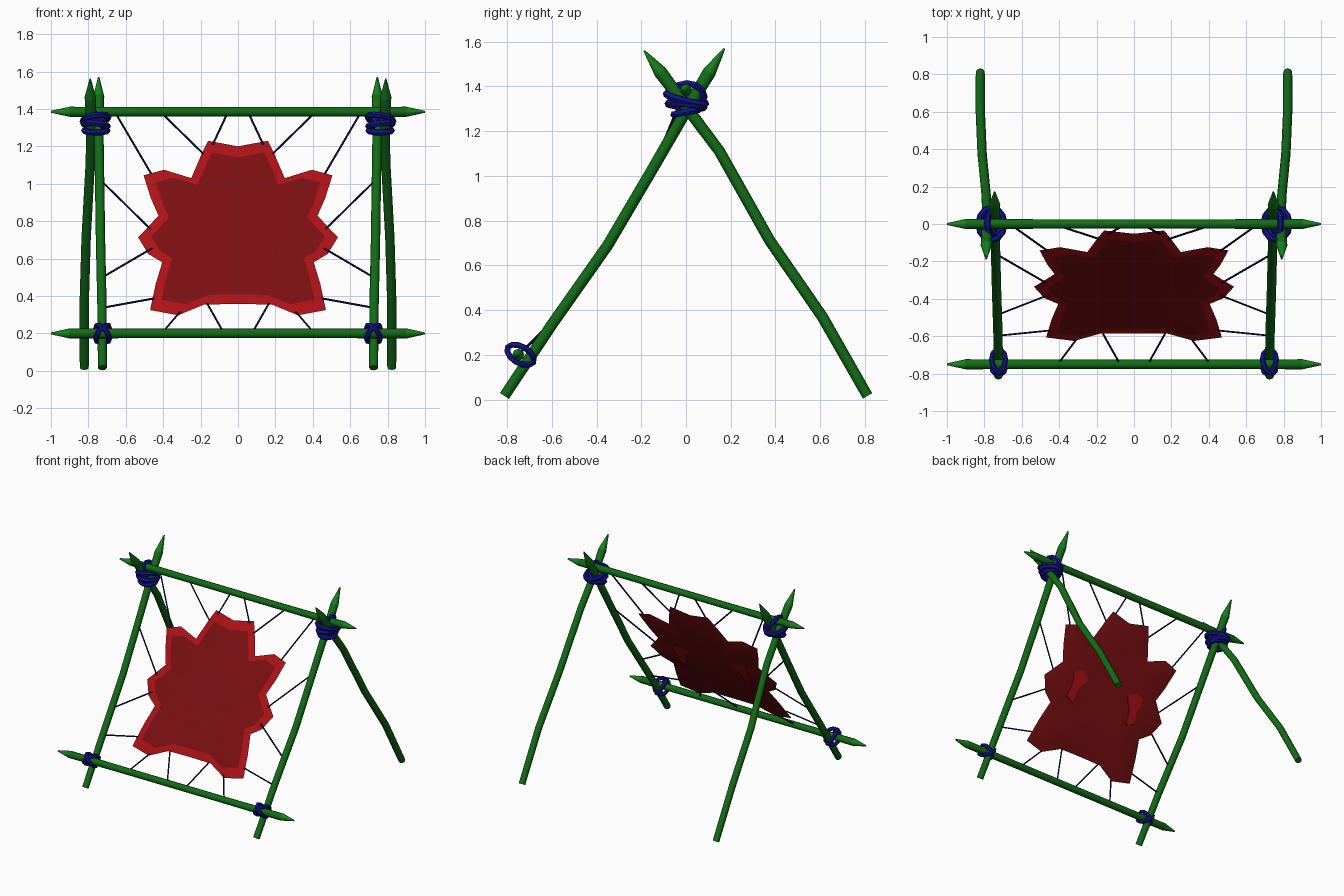
import bpy, bmesh, math
from mathutils import Vector

if "Cube" in bpy.data.objects:
    bpy.data.objects.remove(bpy.data.objects["Cube"])


def material(name, rgb):
    m = bpy.data.materials.new(name)
    m.diffuse_color = (*rgb, 1)
    m.use_nodes = True
    m.node_tree.nodes["Principled BSDF"].inputs["Base Color"].default_value = m.diffuse_color
    return m


GREEN = material("pole green", (0.006, 0.15, 0.008))
TIP = material("sharpened tip green", (0.008, 0.22, 0.012))
RED = material("hide rim red", (0.42, 0.006, 0.008))
DARK = material("hide dark red", (0.2, 0.005, 0.006))
NAVY = material("lashing blue", (0.006, 0.006, 0.26))
CORD = material("cord navy", (0.005, 0.005, 0.1))


def finish(name, bm, mats, smooth=True):
    bmesh.ops.recalc_face_normals(bm, faces=bm.faces)
    me = bpy.data.meshes.new(name)
    bm.to_mesh(me)
    bm.free()
    ob = bpy.data.objects.new(name, me)
    bpy.context.collection.objects.link(ob)
    for m in mats:
        me.materials.append(m)
    if smooth:
        bpy.context.view_layer.objects.active = ob
        ob.select_set(True)
        bpy.ops.object.shade_smooth_by_angle(angle=math.radians(50))
        ob.select_set(False)
    return ob


def tube(name, pts, radii, mats, sides=8, closed=False, tips=()):
    """Sweep a round section along points; segments listed in tips use material 1."""
    bm = bmesh.new()
    pts = [Vector(p) for p in pts]
    n = len(pts)
    rings = []
    mean = sum(pts, Vector()) / n
    for i, p in enumerate(pts):
        if closed:
            t = pts[(i + 1) % n] - pts[i - 1]
            a = p - mean
        else:
            t = pts[min(i + 1, n - 1)] - pts[max(i - 1, 0)]
            a = Vector((1, 0, 0)) if abs(t.normalized().x) < 0.8 else Vector((0, 0, 1))
        t.normalize()
        a = (a - t * a.dot(t)).normalized()
        b = t.cross(a)
        rings.append([bm.verts.new(p + radii[i] * (a * math.cos(k * math.tau / sides)
                                                   + b * math.sin(k * math.tau / sides)))
                      for k in range(sides)])
    for i in range(n if closed else n - 1):
        r, q = rings[i], rings[(i + 1) % n]
        for k in range(sides):
            f = bm.faces.new((r[k], r[(k + 1) % sides], q[(k + 1) % sides], q[k]))
            f.material_index = 1 if i in tips else 0
    if not closed:
        for i in (0, -1):
            f = bm.faces.new(rings[i])
            f.material_index = 1 if (i % n) - 1 in tips else 0
    return finish(name, bm, mats)


def loop(name, centre, u, v, ru, rv, r=0.017):
    """Elliptical rope ring spanned by the directions u and v."""
    c, u, v = Vector(centre), Vector(u).normalized() * ru, Vector(v).normalized() * rv
    n = 12
    pts = [c + u * math.cos(i * math.tau / n) + v * math.sin(i * math.tau / n) for i in range(n)]
    tube(name, pts, [r] * n, [NAVY], 6, True)


# Horizontal poles, sharpened at both ends
for name, y, z in (("top_pole", 0, 1.385), ("bottom_pole", -0.75, 0.2)):
    tube(name, [(x, y, z) for x in (-1, -0.9, -0.45, 0.45, 0.9, 1)],
         [0.005, 0.027, 0.025, 0.025, 0.027, 0.005], [GREEN, TIP], tips=(0, 4))

# Leaning legs, slightly crooked, sharpened on top
FRONT = [(0.725, -0.812, 0.016), (0.727, -0.60, 0.335), (0.735, -0.35, 0.69), (0.74, -0.15, 1.03),
         (0.745, 0.0, 1.29), (0.745, 0.105, 1.465), (0.745, 0.172, 1.57)]
BACK = [(0.822, 0.812, 0.016), (0.822, 0.61, 0.37), (0.812, 0.375, 0.71), (0.79, 0.15, 1.11),
        (0.785, 0.0, 1.31), (0.79, -0.115, 1.465), (0.79, -0.187, 1.56)]
SIDES = ((-1, "left"), (1, "right"))
for s, side in SIDES:
    for name, path in (("front_leg", FRONT), ("back_leg", BACK)):
        tube(f"{name}_{side}", [(s * x, y, z) for x, y, z in path],
             [0.024, 0.025, 0.025, 0.025, 0.026, 0.03, 0.004], [GREEN, TIP], tips=(5,))

    # Rope lashings at the top and bottom joints
    loop(f"top_lashing_over_{side}", (s * 0.75, 0.005, 1.355), (0, 1, 0), (s * 0.5, 0, 0.85), 0.075, 0.068)
    loop(f"top_lashing_upper_{side}", (s * 0.762, 0, 1.345), (1, 0, -0.15 * s), (0, 1, -0.25), 0.07, 0.09)
    loop(f"top_lashing_middle_{side}", (s * 0.762, 0, 1.315), (1, 0, 0.12 * s), (0, 1, -0.1), 0.066, 0.08)
    loop(f"top_lashing_lower_{side}", (s * 0.76, 0, 1.285), (1, 0, 0), (0, 1, 0.2), 0.062, 0.055)
    for k in (-1, 1):
        loop(f"bottom_lashing_{side}_{'a' if k < 0 else 'b'}", (s * 0.724, -0.74, 0.2),
             (0, 0.85, -0.52), (k, 0.57, 0.82), 0.066, 0.052, 0.014)


def lean_y(z):
    """Depth of the front legs at height z."""
    for (_, y0, z0), (_, y1, z1) in zip(FRONT, FRONT[1:]):
        if z <= z1:
            return y0 + (y1 - y0) * (z - z0) / (z1 - z0)
    return 0


# Stretched hide: bright rim and dark middle in front, dark back
HALF = [(0, 1.2), (0.16, 1.23), (0.19, 1.17), (0.25, 1.03), (0.395, 1.075), (0.505, 1.045),
        (0.465, 0.92), (0.425, 0.83), (0.49, 0.76), (0.535, 0.715), (0.48, 0.625), (0.405, 0.58),
        (0.44, 0.465), (0.47, 0.325), (0.32, 0.297), (0.18, 0.355), (0, 0.357)]
OUTLINE = HALF + [(-x, z) for x, z in HALF[-2:0:-1]]
N = len(OUTLINE)
bm = bmesh.new()


def hide_ring(scale, dy):
    out = []
    for x, z in OUTLINE:
        zz = 0.75 + (z - 0.75) * scale
        out.append(bm.verts.new((x * scale, lean_y(zz) + dy, zz)))
    return out


outer = hide_ring(1, 0)
for dy, rim in ((-0.012, 0), (0.012, 1)):
    prev = outer
    for j, scale in enumerate((0.87, 0.45)):
        ring = hide_ring(scale, dy)
        for k in range(N):
            f = bm.faces.new((prev[k], prev[(k + 1) % N], ring[(k + 1) % N], ring[k]))
            f.material_index = rim if j == 0 else 1
        prev = ring
    c = bm.verts.new((0, lean_y(0.75) + dy, 0.75))
    for k in range(N):
        bm.faces.new((prev[k], prev[(k + 1) % N], c)).material_index = 1
finish("hide", bm, [RED, DARK])

# Small bright patches on the back of the hide
PATCH = [(-0.07, 0.06), (0.0, 0.1), (0.07, 0.07), (0.05, 0.0), (0.06, -0.08), (0.0, -0.1), (-0.01, -0.02)]
for s, side in SIDES:
    bm = bmesh.new()
    vs = [bm.verts.new((s * (0.245 + x), lean_y(0.72 + z) + 0.018, 0.72 + z)) for x, z in PATCH]
    f = bm.faces.new(vs)
    f.normal_update()
    if f.normal.y < 0:
        f.normal_flip()
    c = bmesh.ops.extrude_face_region(bm, geom=[f])
    bmesh.ops.translate(bm, vec=(0, -0.006, 0), verts=[v for v in c["geom"] if isinstance(v, bmesh.types.BMVert)])
    finish(f"back_patch_{side}", bm, [RED], False)

# Thin cords from the frame (x, y, z) to the hide edge (x, z)
CORDS = [((0.65, -0.01, 1.37), (0.465, 1.055)), ((0.4, -0.01, 1.37), (0.185, 1.16)),
         ((0.06, -0.01, 1.37), (0.135, 1.21)), ((0.725, lean_y(1.0), 1.01), (0.47, 0.76)),
         ((0.725, lean_y(0.5), 0.5), (0.46, 0.655)), ((0.72, lean_y(0.34), 0.338), (0.45, 0.387)),
         ((0.4, -0.74, 0.21), (0.31, 0.315)), ((0.08, -0.74, 0.21), (0.165, 0.36))]
for s, side in SIDES:
    for i, ((x, y, z), (hx, hz)) in enumerate(CORDS):
        tube(f"cord_{side}_{i + 1}", [(s * x, y, z), (s * hx, lean_y(hz) - 0.006, hz)],
             [0.0055, 0.0055], [CORD], 6)
